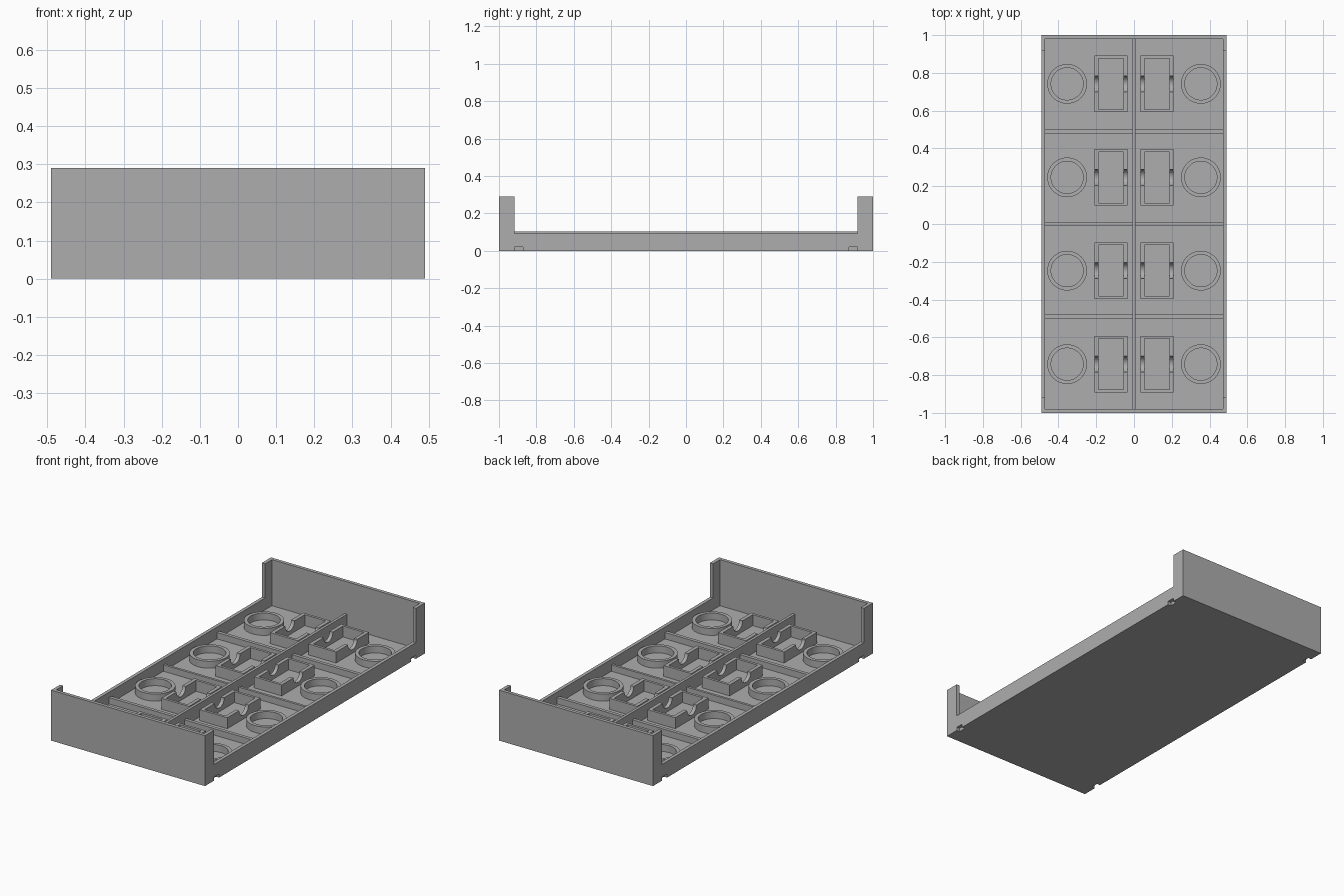
import bpy
import math

cube = bpy.data.objects.get("Cube")
if cube:
    bpy.data.objects.remove(cube, do_unlink=True)

grey = bpy.data.materials.new("plain grey")
grey.use_nodes = True
colour = (0.42, 0.42, 0.42, 1)
grey.diffuse_color = colour
grey.node_tree.nodes["Principled BSDF"].inputs["Base Color"].default_value = colour

# Main dimensions
HALF_W, HALF_L, HEIGHT = 0.49, 1.0, 0.29
WALL, FLOOR = 0.02, 0.025
SIDE_H, SPINE_H, DIVIDER_H = 0.093, 0.104, 0.062
ROWS = [-0.742, -0.247, 0.247, 0.742]


def finish(obj, name):
    obj.name = name
    obj.data.materials.clear()
    obj.data.materials.append(grey)
    return obj


def block(name, x0, x1, y0, y1, z0, z1):
    centre = ((x0 + x1) / 2, (y0 + y1) / 2, (z0 + z1) / 2)
    bpy.ops.mesh.primitive_cube_add(size=1, location=centre)
    obj = bpy.context.object
    obj.scale = (x1 - x0, y1 - y0, z1 - z0)
    bpy.ops.object.transform_apply(location=True, rotation=False, scale=True)
    return finish(obj, name)


def cylinder(name, radius, depth, location, rotation=(0, 0, 0)):
    bpy.ops.mesh.primitive_cylinder_add(vertices=64, radius=radius, depth=depth,
                                        location=location, rotation=rotation)
    return finish(bpy.context.object, name)


def cut(obj, cutters):
    for cutter in cutters:
        cutter.hide_render = True
        mod = obj.modifiers.new("cut", "BOOLEAN")
        mod.operation, mod.solver, mod.object = "DIFFERENCE", "EXACT", cutter
        bpy.context.view_layer.objects.active = obj
        bpy.ops.object.modifier_apply(modifier=mod.name)
        bpy.data.objects.remove(cutter, do_unlink=True)
    bpy.ops.object.select_all(action="DESELECT")
    obj.select_set(True)
    bpy.context.view_layer.objects.active = obj
    bpy.ops.object.shade_smooth_by_angle(angle=math.radians(30))
    return obj


# Tray: hollowed block with lowered sides and small notches under the corners
tray = block("tray", -HALF_W, HALF_W, -HALF_L, HALF_L, 0, HEIGHT)
inner_w, inner_l = HALF_W - WALL, HALF_L - WALL
cutters = [
    block("cavity", -inner_w, inner_w, -inner_l, inner_l, FLOOR, 1),
    block("side_opening", -1, 1, -0.918, 0.918, SIDE_H, 1),
]
for sx in (-1, 1):
    for sy in (-1, 1):
        xs = sorted((sx * inner_w, sx * (HALF_W + 0.1)))
        ys = sorted((sy * 0.872, sy * 0.917))
        cutters.append(block("notch", *xs, *ys, -0.1, 0.02))
cut(tray, cutters)

# Centre spine and cross dividers
block("centre_spine", -0.008, 0.008, -inner_l, inner_l, FLOOR, SPINE_H)
for y, half in ((-0.49, 0.01), (0, 0.007), (0.49, 0.01)):
    for sx in (-1, 1):
        xs = sorted((sx * 0.008, sx * inner_w))
        block("cross_divider", *xs, y - half, y + half, FLOOR, DIVIDER_H)

# Each bay holds a round socket and a rectangular socket with saddle notches
RING_TOP, BOX_TOP = 0.065, 0.088
for y in ROWS:
    for sx in (-1, 1):
        x = sx * 0.354
        mid = (FLOOR + RING_TOP) / 2
        ring = cylinder("round_socket", 0.105, RING_TOP - FLOOR, (x, y, mid))
        cut(ring, [cylinder("bore", 0.085, 0.2, (x, y, mid))])

        x = sx * 0.122
        box = block("rectangular_socket", x - 0.088, x + 0.088,
                    y - 0.15, y + 0.15, FLOOR, BOX_TOP)
        cut(box, [
            block("pocket", x - 0.067, x + 0.067, y - 0.135, y + 0.135, -0.1, 0.2),
            cylinder("saddle", 0.042, 0.3, (x, y, BOX_TOP), (0, math.pi / 2, 0)),
        ])
